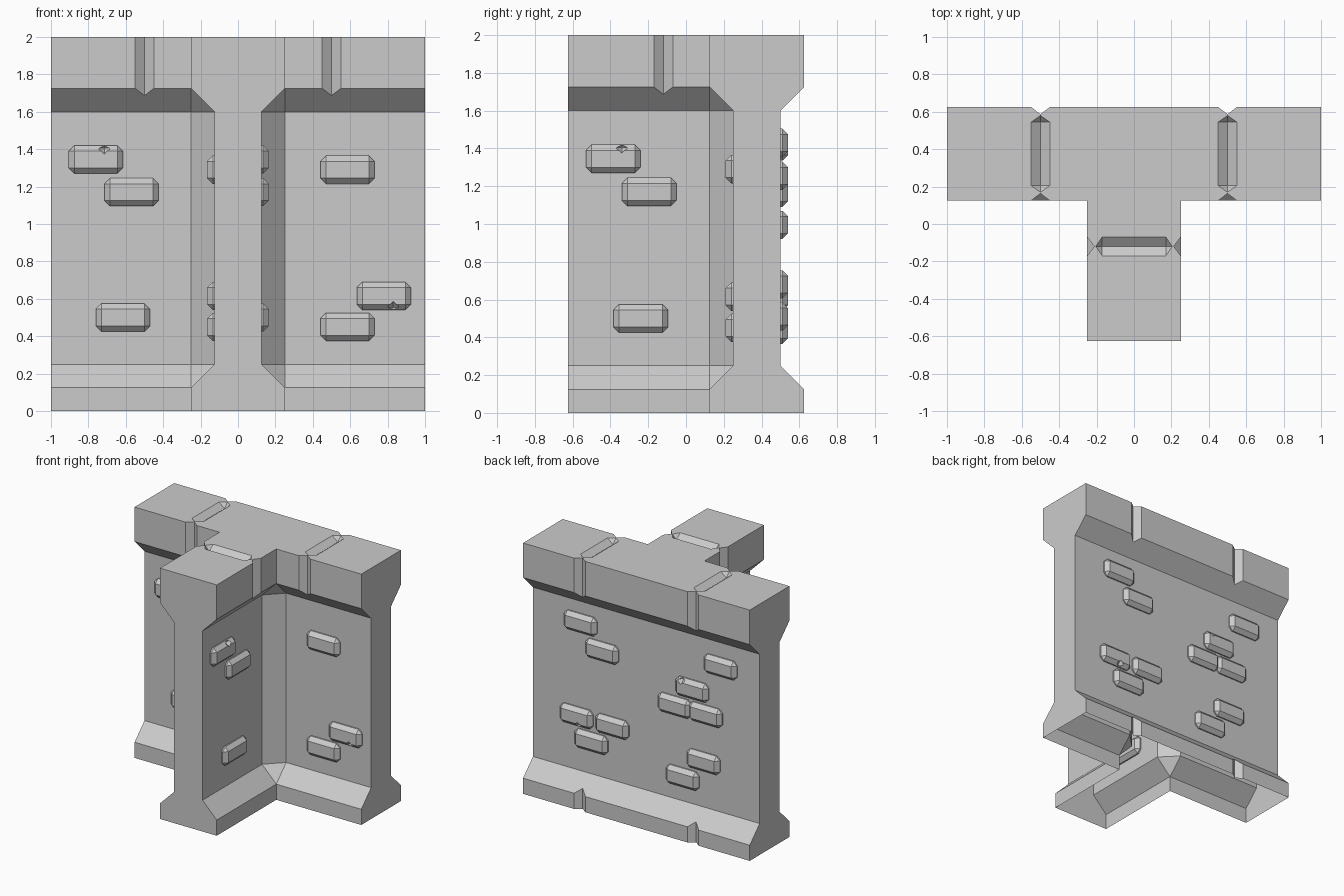
import bpy, bmesh
from mathutils import Matrix, Vector

if "Cube" in bpy.data.objects:
    bpy.data.objects.remove(bpy.data.objects["Cube"])


def finish(bm, name):
    bmesh.ops.recalc_face_normals(bm, faces=bm.faces)
    me = bpy.data.meshes.new(name)
    bm.to_mesh(me)
    bm.free()
    ob = bpy.data.objects.new(name, me)
    bpy.context.collection.objects.link(ob)
    return ob


def carve(ob, cutter):
    mod = ob.modifiers.new("carve", 'BOOLEAN')
    mod.operation = 'DIFFERENCE'
    mod.solver = 'EXACT'
    mod.object = cutter
    bpy.context.view_layer.objects.active = ob
    bpy.ops.object.modifier_apply(modifier=mod.name)
    bpy.data.objects.remove(cutter)


def outline(t, side, end):
    # T-shaped plan; t = wall half thickness, side = inner corner chamfer
    f, b = 0.375 - t, 0.375 + t
    left = [(-1, f), (-t - side, f), (-t, f - side), (-t, end)]
    right = [(-x, y) for x, y in reversed(left)]
    return left + right + [(1, b), (-1, b)]


# Wall body: stacked T outlines, wide at foot and cap, narrow between
wide = outline(0.25, 0, -0.625)
thin = outline(0.125, 0.125, -0.625)
levels = [(0, wide), (0.125, wide), (0.25, thin),
          (1.6, thin), (1.725, wide), (2, wide)]
bm = bmesh.new()
rings = [[bm.verts.new((x, y, z)) for x, y in pts] for z, pts in levels]
for a, b in zip(rings, rings[1:]):
    for i in range(len(a)):
        j = (i + 1) % len(a)
        bm.faces.new((a[i], a[j], b[j], b[i]))
bm.faces.new(rings[0])
bm.faces.new(rings[-1])
bmesh.ops.remove_doubles(bm, verts=bm.verts, dist=0.0005)
wall = finish(bm, "wall_body")


# Groove cutters: diamond-section rods with flat or pointed ends
def rod(bm, a, b, p, q, tip=0.0):
    a, b, p, q = map(Vector, (a, b, p, q))
    d = (b - a).normalized()
    ends = []
    for c, s in ((a, 1), (b, -1)):
        ring = [bm.verts.new(c + d * s * tip + o) for o in (p, q, -p, -q)]
        if tip:
            apex = bm.verts.new(c)
            for i in range(4):
                bm.faces.new((apex, ring[i], ring[(i + 1) % 4]))
        else:
            bm.faces.new(ring)
        ends.append(ring)
    for i in range(4):
        j = (i + 1) % 4
        bm.faces.new((ends[0][i], ends[0][j], ends[1][j], ends[1][i]))


W, D = 0.05, 0.038
bm = bmesh.new()
for x in (-0.5, 0.5):
    for y in (0.125, 0.625):
        rod(bm, (x, y, 1.62), (x, y, 2.1), (W, 0, 0), (0, D, 0))
    rod(bm, (x, 0.625, -0.1), (x, 0.625, 0.23), (W, 0, 0), (0, D, 0))
    rod(bm, (x, 0.17, 2), (x, 0.58, 2), (W, 0, 0), (0, 0, D), 0.035)
    rod(bm, (x / 2, -0.12, 1.62), (x / 2, -0.12, 2.1), (D, 0, 0), (0, W, 0))
rod(bm, (-0.205, -0.12, 2), (0.205, -0.12, 2), (0, W, 0), (0, 0, D), 0.035)
carve(wall, finish(bm, "groove_cutter"))

# The underside is open
bm = bmesh.new()
bm.from_mesh(wall.data)
floor = [f for f in bm.faces if all(v.co.z < 0.001 for v in f.verts)]
bmesh.ops.delete(bm, geom=floor, context='FACES')
bm.to_mesh(wall.data)
bm.free()


# Raised bricks: bevelled blocks half sunk in the wall, some with a chip
def brick(name, frame, u, v, chip=None):
    bm = bmesh.new()
    bmesh.ops.create_cube(bm, size=1)
    bmesh.ops.scale(bm, vec=(0.29, 0.15, 0.08), verts=bm.verts)
    bmesh.ops.bevel(bm, geom=bm.edges[:], offset=0.03, segments=1,
                    affect='EDGES', profile=0.5)
    m = frame @ Matrix.Translation((u, v, 0))
    bm.transform(m)
    ob = finish(bm, name)
    if chip:
        bm = bmesh.new()
        cu, side = chip
        c = Vector((cu, side * 0.061, 0.034))
        tips = [c + Vector(o) * 0.037 for o in
                ((1, 0, 0), (0, 1, 0), (-1, 0, 0), (0, -1, 0))]
        ring = [bm.verts.new(p) for p in tips]
        for s in (1, -1):
            apex = bm.verts.new(c + Vector((0, 0, s * 0.037)))
            for i in range(4):
                bm.faces.new((apex, ring[i], ring[(i + 1) % 4]))
        bm.transform(m)
        carve(ob, finish(bm, "chip_cutter"))


def frame(origin, u, n):
    # local axes: along the wall, up, outward
    rows = zip(u, (0, 0, 1), n, origin)
    return Matrix([list(r) for r in rows] + [[0, 0, 0, 1]])


set_a = [(-0.76, 1.345, (0.045, 1)), (-0.57, 1.17, None), (-0.615, 0.5, None)]
set_b = [(0.585, 1.29, None), (0.78, 0.615, (0.05, -1)), (0.585, 0.45, None)]
back = [(-0.575, 1.43, None), (-0.385, 1.255, None), (0.66, 1.41, None),
        (0.41, 1.165, (-0.08, 1)), (0.255, 0.995, None), (0.53, 0.995, None),
        (-0.61, 0.68, (0.03, -1)), (-0.295, 0.68, None), (-0.48, 0.51, None),
        (0.51, 0.615, None), (0.325, 0.44, None)]
walls = [("front_brick", frame((0, 0.25, 0), (1, 0, 0), (0, -1, 0)), set_a + set_b),
         ("stem_right_brick", frame((0.125, 0.375, 0), (0, 1, 0), (1, 0, 0)), set_a),
         ("stem_left_brick", frame((-0.125, 0.375, 0), (0, -1, 0), (-1, 0, 0)), set_b),
         ("back_brick", frame((0, 0.5, 0), (-1, 0, 0), (0, 1, 0)), back)]
# both stem walls reuse the front layouts, shifted to the shorter wall
for name, fr, bricks in walls:
    if name == "stem_left_brick":
        fr = frame((-0.125, 0.375, 0), (0, -1, 0), (-1, 0, 0)) 
        bricks = [(u, v, c) for u, v, c in bricks]
    for u, v, c in bricks:
        brick(name, fr, u, v, c)
